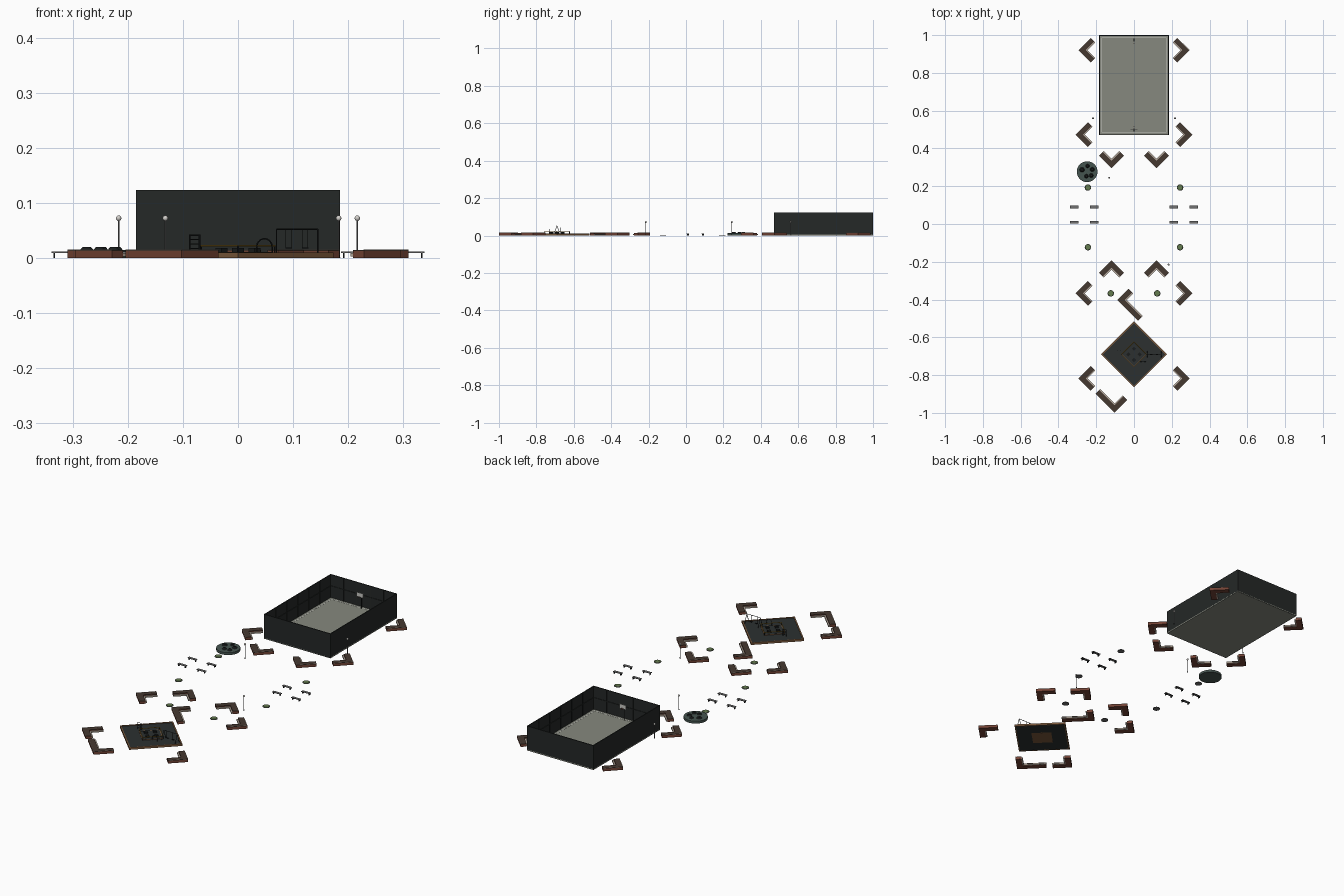
import bpy, bmesh, math
from mathutils import Vector

if "Cube" in bpy.data.objects:
    bpy.data.objects.remove(bpy.data.objects["Cube"])

def mat(name, c):
    m = bpy.data.materials.new(name)
    m.diffuse_color = (*c, 1)
    m.use_nodes = True
    m.node_tree.nodes["Principled BSDF"].inputs["Base Color"].default_value = m.diffuse_color
    return m

DARK = mat("dark_fence", (0.018, 0.021, 0.02))
COURT = mat("court_grey", (0.24, 0.25, 0.21))
LINE = mat("line_white", (0.6, 0.6, 0.57))
BRICK = mat("brick", (0.17, 0.055, 0.035))
WOOD = mat("dark_wood", (0.06, 0.04, 0.03))
BEIGE = mat("pale_stone", (0.5, 0.43, 0.36))
GREEN = mat("grass", (0.13, 0.2, 0.08))
TEAL = mat("slate_green", (0.06, 0.09, 0.08))
BLACK = mat("black", (0.01, 0.012, 0.012))
RUBBER = mat("rubber_mat", (0.025, 0.03, 0.03))
TAN = mat("timber_edge", (0.2, 0.1, 0.045))
YELLOW = mat("yellow_bar", (0.45, 0.25, 0.02))
STEEL = mat("steel", (0.16, 0.16, 0.16))
GLOBE = mat("lamp_glass", (0.65, 0.63, 0.6))

def finish(bm, name, m, smooth=False):
    bmesh.ops.recalc_face_normals(bm, faces=bm.faces)
    me = bpy.data.meshes.new(name)
    bm.to_mesh(me)
    bm.free()
    me.materials.append(m)
    for p in me.polygons:
        p.use_smooth = smooth
    ob = bpy.data.objects.new(name, me)
    bpy.context.collection.objects.link(ob)
    return ob

def box(name, c, s, m, rot=0):
    bm = bmesh.new()
    bmesh.ops.create_cube(bm, size=1)
    bmesh.ops.scale(bm, vec=s, verts=bm.verts)
    ob = finish(bm, name, m)
    ob.location, ob.rotation_euler = c, (0, 0, rot)
    return ob

def prism(name, pts, z0, z1, m, loc=(0, 0), rot=0):
    bm = bmesh.new()
    f = bm.faces.new([bm.verts.new((x, y, z0)) for x, y in pts])
    r = bmesh.ops.extrude_face_region(bm, geom=[f])
    for v in r["geom"]:
        if isinstance(v, bmesh.types.BMVert):
            v.co.z = z1
    bm.faces.new(list(reversed([v for v in bm.verts][:len(pts)]))) if len(bm.faces) < len(pts) + 2 else None
    ob = finish(bm, name, m)
    ob.location, ob.rotation_euler = (*loc, 0), (0, 0, rot)
    return ob

def cone(name, c, r1, r2, h, m, n=24):
    bm = bmesh.new()
    bmesh.ops.create_cone(bm, cap_ends=True, segments=n, radius1=r1, radius2=r2, depth=h)
    ob = finish(bm, name, m)
    ob.location = (c[0], c[1], c[2] + h / 2)
    return ob

def bar(name, a, b, r, m, n=8):
    a, b = Vector(a), Vector(b)
    ob = cone(name, (0, 0, 0), r, r, (b - a).length, m, n)
    ob.location = (a + b) / 2
    ob.rotation_mode = 'QUATERNION'
    ob.rotation_quaternion = (b - a).to_track_quat('Z', 'Y')
    return ob

# ball court: slab, lines, fence panels, posts and rails
cy, W, L, H = 0.735, 0.185, 0.265, 0.123
box("court_floor", (0, cy, 0.003), (2 * W, 2 * L, 0.006), COURT)
for s in (-1, 1):
    box("fence_side", (s * (W - 0.001), cy, H / 2), (0.002, 2 * L, H), DARK)
    box("fence_end", (0, cy + s * (L - 0.001), H / 2), (2 * W, 0.002, H), DARK)
    box("court_side_line", (s * 0.17, cy, 0.0063), (0.003, 0.503, 0.0006), LINE)
    box("court_end_line", (0, cy + s * 0.25, 0.0063), (0.34, 0.003, 0.0006), LINE)
    for z in (0.065, H - 0.001):
        box("fence_side_rail", (s * (W - 0.003), cy, z), (0.003, 2 * L, 0.002), DARK)
        box("fence_end_rail", (0, cy + s * (L - 0.003), z), (2 * W, 0.003, 0.002), DARK)
    for i in range(7):
        bar("fence_side_post", (s * (W - 0.003), cy - L + 0.003 + i * 0.0873, 0),
            (s * (W - 0.003), cy - L + 0.003 + i * 0.0873, H), 0.0015, DARK, 6)
    for i in range(1, 5):
        x = -W + i * 2 * W / 5
        bar("fence_end_post", (x, cy + s * (L - 0.003), 0), (x, cy + s * (L - 0.003), H), 0.0015, DARK, 6)
    # basketball hoop
    y = cy + s * 0.245
    bar("hoop_pole", (0, y, 0.005), (0, y, 0.075), 0.002, DARK)
    bar("hoop_arm", (0, y, 0.073), (0, y - s * 0.01, 0.073), 0.0015, DARK)
    box("backboard", (0, y - s * 0.011, 0.078), (0.035, 0.002, 0.022), LINE)
    bpy.ops.mesh.primitive_torus_add(location=(0, y - s * 0.019, 0.071), major_radius=0.006,
                                     minor_radius=0.0006, major_segments=16, minor_segments=6)
    bpy.context.object.name = "hoop_ring"
    bpy.context.object.data.materials.append(BRICK)

# L shaped brick planters with a low pale seat on the inside
def ell(a, b, o, w):
    return [(o, o), (a, o), (a, o + w), (o + w, o + w), (o + w, b), (o, b)]

def planter(x, y, deg, a=0.093, b=0.093):
    r = math.radians(deg)
    prism("planter_wall", ell(a, b, 0, 0.028), 0, 0.0125, BRICK, (x, y), r)
    prism("planter_top", ell(a, b, 0, 0.028), 0.0125, 0.0145, WOOD, (x, y), r)
    prism("planter_edge", ell(a, b, 0, 0.002), 0.0145, 0.0149, BEIGE, (x, y), r)
    prism("planter_seat", ell(a, b, 0.028, 0.007), 0.002, 0.009, BEIGE, (x, y), r)

for s, a in ((-1, -45), (1, 135)):
    for x, y in ((0.295, 0.92), (0.31, 0.473), (0.31, -0.367), (0.295, -0.817)):
        planter(s * x, y, a)
    planter(s * 0.119, 0.295, 45)
    planter(s * 0.119, -0.192, -135)
planter(-0.088, -0.402, -45, 0.156, 0.083)
planter(-0.103, -1.0, 45, 0.095, 0.143)

# round play island with black mounds
px, py = -0.248, 0.277
cone("island_base", (px, py, 0), 0.055, 0.055, 0.012, TEAL, 32)
cone("island_rim", (px, py, 0.012), 0.055, 0.052, 0.002, TEAL, 32)
for dx, dy, r in ((-0.027, 0.01, 0.014), (0.002, 0.03, 0.011), (0.027, 0.012, 0.013),
                  (0.022, -0.02, 0.012), (-0.004, -0.024, 0.012)):
    cone("island_mound", (px + dx, py + dy, 0.013), r, r * 0.5, 0.007, BLACK, 12)

# grass discs, benches and lamps
for s in (-1, 1):
    for x, y in ((0.244, 0.193), (0.244, -0.123), (0.123, -0.367)):
        cone("grass_rim", (s * x, y, 0), 0.017, 0.017, 0.003, STEEL)
        cone("grass_disc", (s * x, y, 0.003), 0.015, 0.014, 0.001, GREEN)
    for x in (0.21, 0.316):
        for y in (0.01, 0.09):
            box("bench_seat", (s * x, y, 0.010), (0.046, 0.014, 0.0025), STEEL)
            for d in (-0.018, 0.018):
                box("bench_leg", (s * x + d, y, 0.0045), (0.003, 0.011, 0.009), BLACK)
for x, y in ((-0.217, 0.56), (0.217, 0.56), (-0.132, 0.245), (0.183, -0.215)):
    cone("lamp_foot", (x, y, 0), 0.003, 0.002, 0.005, DARK, 12)
    bar("lamp_pole", (x, y, 0), (x, y, 0.068), 0.0013, STEEL)
    bm = bmesh.new()
    bmesh.ops.create_uvsphere(bm, u_segments=16, v_segments=10, radius=0.005)
    finish(bm, "lamp_globe", GLOBE, True).location = (x, y, 0.072)

# playground: diamond mat with timber edging and a sunken timber centre
gy, q = -0.69, math.pi / 4
box("play_mat", (0, gy, 0.004), (0.236, 0.236, 0.007), RUBBER, q)
box("pit_base", (0, gy, 0.005), (0.096, 0.096, 0.01), TAN, q)
box("pit_fill", (0, gy, 0.0102), (0.09, 0.09, 0.001), RUBBER, q)
for i in range(4):
    a = q + i * math.pi / 2
    c, s = math.cos(a), math.sin(a)
    box("timber_edge", (c * 0.12, gy + s * 0.12, 0.005), (0.006, 0.246, 0.01), TAN, a)
    # yellow rail frame
    b = i * math.pi / 2
    p0 = (0.067 * math.cos(b), gy + 0.067 * math.sin(b), 0.022)
    p1 = (0.067 * math.cos(b + math.pi / 2), gy + 0.067 * math.sin(b + math.pi / 2), 0.022)
    bar("yellow_rail", p0, p1, 0.0015, YELLOW)
    bar("rail_post", (p0[0], p0[1], 0.007), p0, 0.0015, BLACK)

# climbing ladder
for x in (-0.088, -0.070):
    bar("ladder_post", (x, gy + 0.02, 0.007), (x, gy + 0.02, 0.042), 0.0015, BLACK)
for k in range(4):
    z = 0.017 + k * 0.008
    bar("ladder_rung", (-0.088, gy + 0.02, z), (-0.070, gy + 0.02, z), 0.001, BLACK)
# climbing arch
arch = [(0.048 + 0.014 * math.cos(t * math.pi / 8), gy - 0.04, 0.02 + 0.015 * math.sin(t * math.pi / 8)) for t in range(9)]
for a, b in zip(arch, arch[1:]):
    bar("arch_bar", a, b, 0.0013, BLACK)
for p in (arch[0], arch[-1]):
    bar("arch_leg", (p[0], p[1], 0.007), p, 0.0013, BLACK)
# swing with sloping legs and hanging seats
bar("swing_beam", (0.07, gy, 0.052), (0.145, gy, 0.052), 0.0012, BLACK)
for x in (0.07, 0.145):
    for d in (-0.018, 0.018):
        bar("swing_leg", (x, gy + d, 0.003), (x, gy, 0.052), 0.0012, BLACK)
for x in (0.092, 0.122):
    for d in (-0.005, 0.005):
        bar("swing_chain", (x + d, gy, 0.018), (x + d, gy, 0.052), 0.0005, BLACK, 5)
    box("swing_seat", (x, gy, 0.018), (0.012, 0.006, 0.002), BLACK)
# stepping blocks inside the frame
for x, y in ((-0.03, 0.0), (0, 0.03), (0.03, 0), (0, -0.03)):
    box("stepping_block", (x, gy + y, 0.014), (0.016, 0.016, 0.008), BLACK, q)
